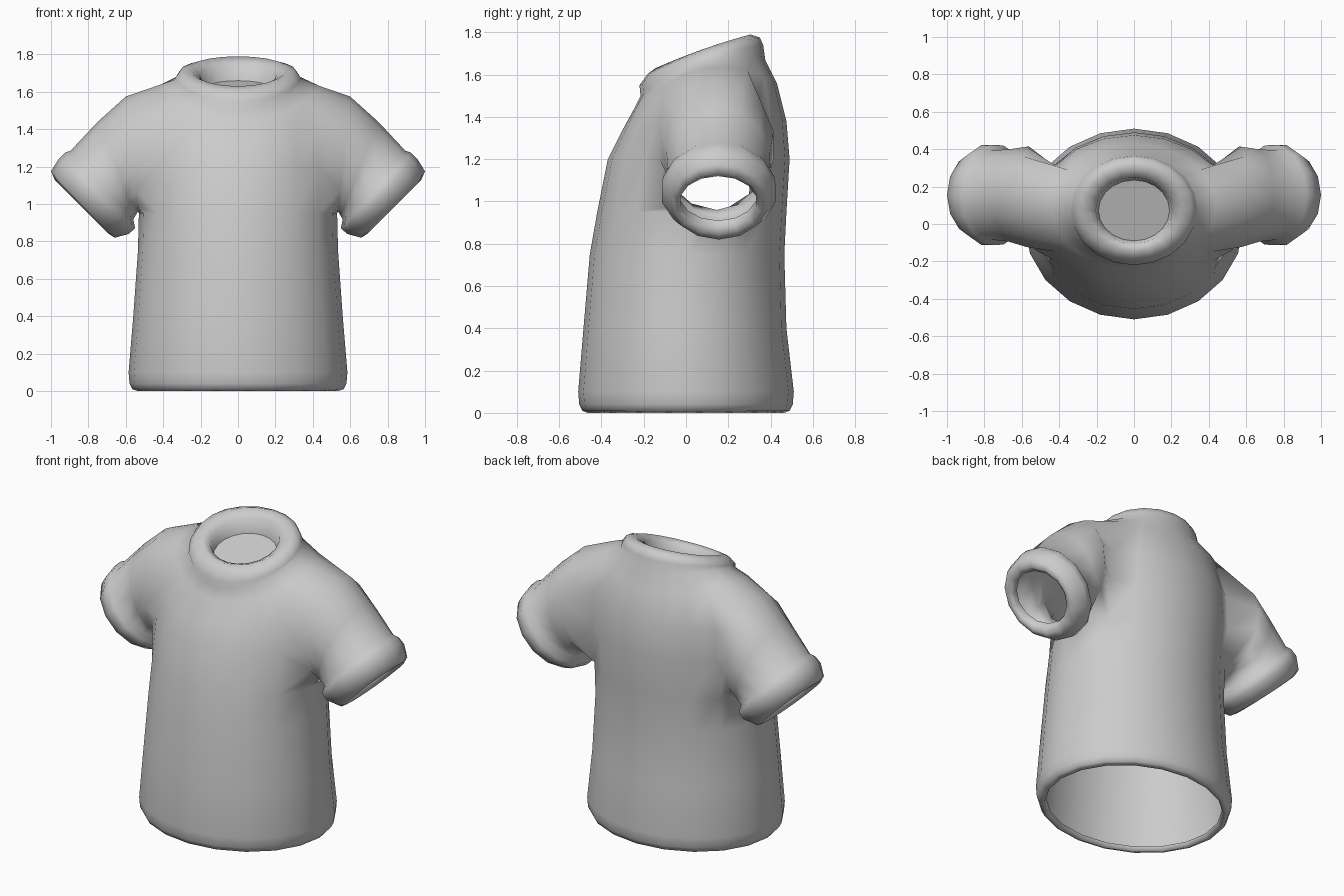
import bpy, bmesh
from math import sin, cos, pi

if "Cube" in bpy.data.objects:
    bpy.data.objects.remove(bpy.data.objects["Cube"])

N = 20   # sides around the torso
M = 14   # sides around a sleeve

# Torso rings: half width, y front, y back, z front, z back, side lift
TORSO = [
    (.525, -.455, .455, .03, .03, 0),     # hem turned inward
    (.535, -.465, .465, .0, .0, 0),
    (.565, -.49, .49, .01, .01, 0),
    (.58, -.505, .505, .04, .04, 0),
    (.585, -.51, .51, .10, .10, 0),
    (.56, -.485, .475, .40, .40, 0),
    (.535, -.455, .465, .75, .75, 0),
    (.53, -.42, .475, .95, .95, 0),       # underarm
    (.53, -.37, .49, 1.20, 1.20, 0),
    (.52, -.31, .475, 1.32, 1.38, .05),
    (.44, -.245, .43, 1.44, 1.56, .13),   # shoulder
    (.34, -.215, .375, 1.50, 1.67, .08),  # collar base
    (.335, -.22, .365, 1.55, 1.74, .03),
    (.31, -.18, .35, 1.605, 1.775, .02),
    (.26, -.145, .305, 1.63, 1.79, .01),
    (.205, -.105, .25, 1.62, 1.755, 0),
    (.19, -.09, .235, 1.56, 1.66, 0),     # inside of the collar
]
ARM_LOW, ARM_HIGH, COL_A, COL_B = 7, 10, 3, 7

# Sleeve rings: top x, top z, bottom x, bottom z, y front, y back
SLEEVE = [
    (.60, 1.575, .535, .96, -.13, .42),
    (.75, 1.44, .55, .935, -.10, .405),
    (.895, 1.285, .56, .92, -.09, .40),
    (.925, 1.275, .55, .87, -.115, .425),  # cuff
    (.96, 1.24, .585, .84, -.12, .43),
    (1.0, 1.175, .66, .82, -.075, .385),
    (.98, 1.13, .69, .84, -.05, .36),
    (.94, 1.12, .70, .88, -.03, .335),
    (.92, 1.15, .68, .91, -.03, .335),
]


def torso_ring(bm, rx, yf, yb, zf, zb, lift):
    ring = []
    for i in range(N):
        a = 2 * pi * i / N
        t = (1 - cos(a)) / 2
        ring.append(bm.verts.new((rx * sin(a), yf + (yb - yf) * t,
                                  zf + (zb - zf) * t + lift * sin(a) ** 2)))
    return ring


def sleeve_ring(bm, side, tx, tz, bx, bz, yf, yb):
    ring = []
    for i in range(M):
        a = 2 * pi * i / M
        t = (1 - cos(a)) / 2
        y = (yf + yb) / 2 - (yb - yf) / 2 * sin(a)
        ring.append(bm.verts.new((side * (tx + (bx - tx) * t), y, tz + (bz - tz) * t)))
    return ring


def bridge(bm, a, b, skip=lambda i: False):
    n = len(a)
    for i in range(n):
        if not skip(i):
            j = (i + 1) % n
            bm.faces.new((a[i], a[j], b[j], b[i]))


bm = bmesh.new()

# Torso with a gap on both sides for the armholes
rows = [torso_ring(bm, *r) for r in TORSO]
for r in range(len(rows) - 1):
    arm = ARM_LOW <= r < ARM_HIGH
    bridge(bm, rows[r], rows[r + 1],
           lambda i: arm and (COL_A <= i < COL_B or N - COL_B <= i < N - COL_A))

# Sleeves joined to the armhole edges
mid = (COL_A + COL_B) // 2
for side in (1, -1):
    path = [(ARM_HIGH, c) for c in range(mid, COL_A - 1, -1)]
    path += [(r, COL_A) for r in range(ARM_HIGH - 1, ARM_LOW, -1)]
    path += [(ARM_LOW, c) for c in range(COL_A, COL_B + 1)]
    path += [(r, COL_B) for r in range(ARM_LOW + 1, ARM_HIGH)]
    path += [(ARM_HIGH, c) for c in range(COL_B, mid, -1)]
    prev = [rows[r][c if side > 0 else N - c] for r, c in path]
    for ring in SLEEVE:
        cur = sleeve_ring(bm, side, *ring)
        bridge(bm, prev, cur)
        prev = cur

bmesh.ops.recalc_face_normals(bm, faces=bm.faces)
for f in bm.faces:
    f.smooth = True

# Flat panel inside the neck opening
cap = bm.faces.new([bm.verts.new(v.co) for v in rows[-1]])
cap.smooth = False

me = bpy.data.meshes.new("shirt")
bm.to_mesh(me)
bm.free()
shirt = bpy.data.objects.new("shirt", me)
bpy.context.collection.objects.link(shirt)
